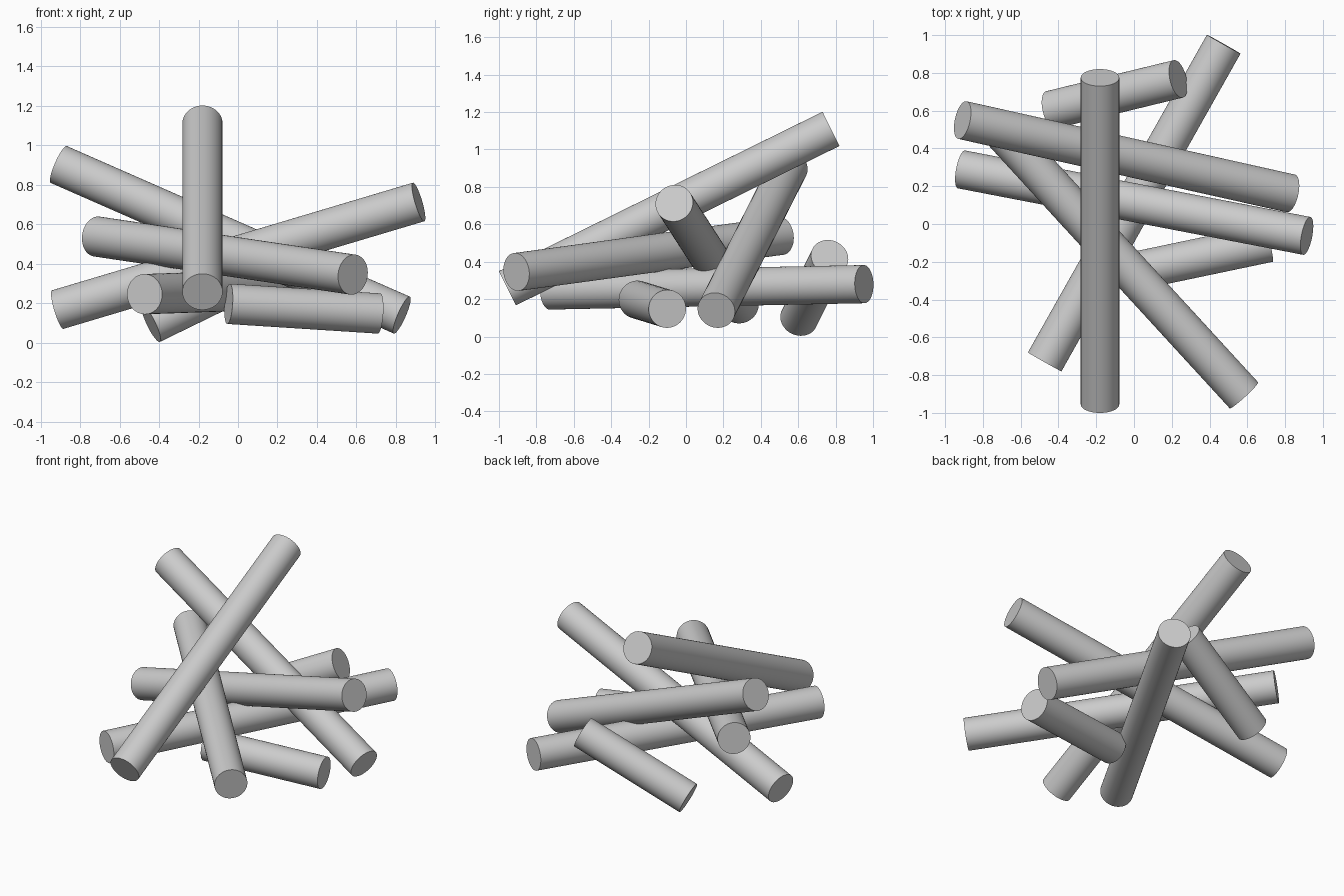
import bpy
from mathutils import Vector

if "Cube" in bpy.data.objects:
    bpy.data.objects.remove(bpy.data.objects["Cube"])

RADIUS = 0.102


def log(name, start, end):
    """Round log running between the centres of its two end faces."""
    a, b = Vector(start), Vector(end)
    axis = b - a
    bpy.ops.mesh.primitive_cylinder_add(
        vertices=48, radius=RADIUS, depth=axis.length, location=(a + b) / 2,
        rotation=axis.to_track_quat('Z', 'Y').to_euler())
    bpy.context.object.name = name
    bpy.ops.object.shade_smooth_by_angle()


# Long logs leaning across each other
log("leaning_log_top", (-0.18, -0.955, 0.258), (-0.18, 0.775, 1.11))
log("leaning_log_left", (0.83, 0.162, 0.14), (-0.908, 0.55, 0.903))
log("leaning_log_right", (-0.913, 0.289, 0.168), (0.915, -0.063, 0.713))
log("cross_log_upper", (0.582, -0.907, 0.345), (-0.715, 0.507, 0.538))
log("cross_log_lower", (-0.473, -0.73, 0.246), (0.475, 0.952, 0.28))

# Short logs at the base
log("short_log_back", (-0.44, 0.604, 0.096), (0.234, 0.768, 0.424))
log("short_log_front", (-0.048, -0.26, 0.197), (0.715, -0.1, 0.148))
